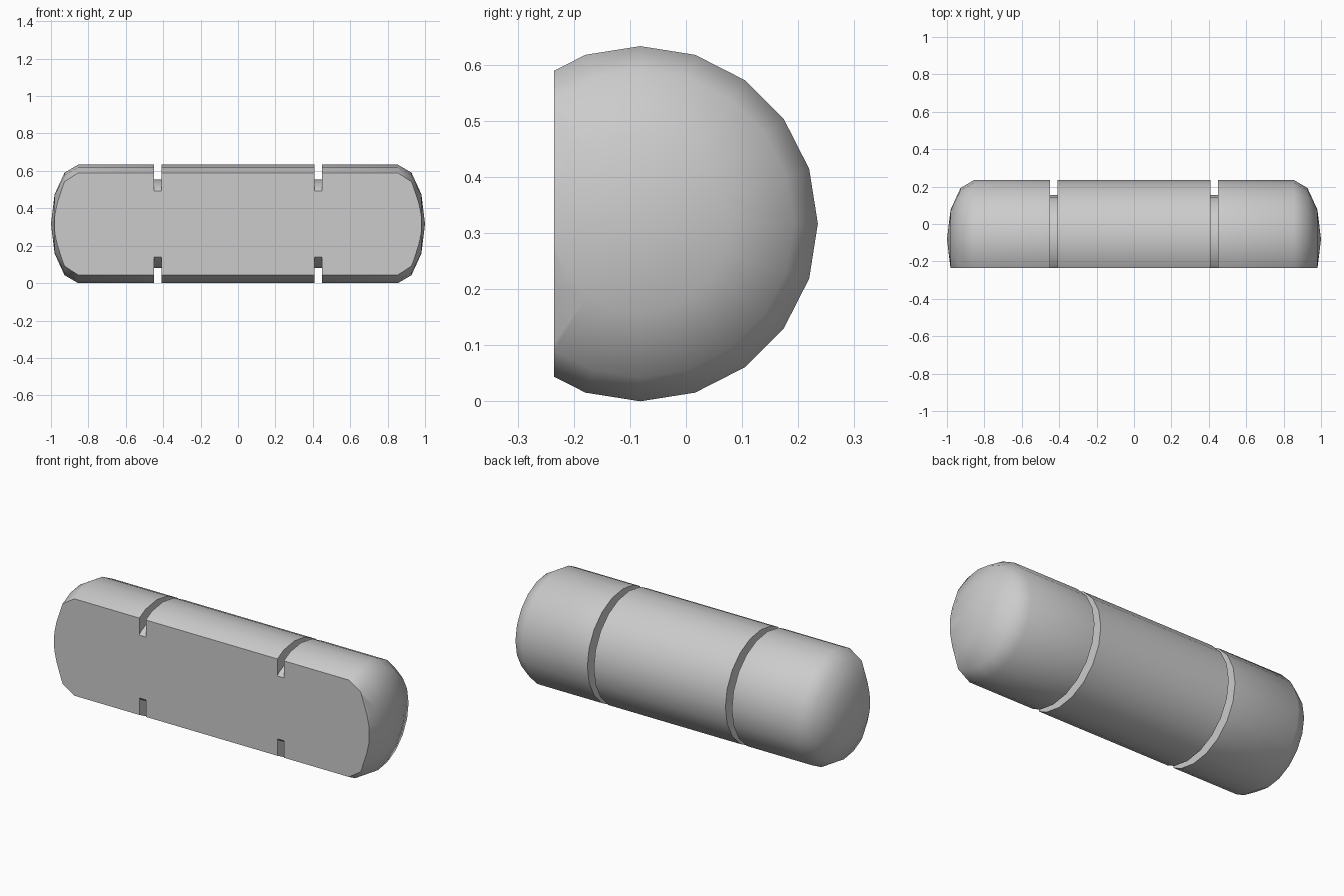
import bpy
import bmesh
import math
from mathutils import Matrix, Vector

cube = bpy.data.objects.get("Cube")
if cube:
    bpy.data.objects.remove(cube, do_unlink=True)

RADIUS = 0.3165        # barrel radius, also the height of its axis
AXIS_Y = -0.0815       # axis position front to back
FLAT_Y = -0.235        # flat front plane
SIDES = 20
CAP = 0.145            # depth of each domed end
GROOVE_IN, GROOVE_OUT, GROOVE_R = 0.41, 0.45, 0.2365

grey = bpy.data.materials.new("plain grey")
grey.use_nodes = True
colour = (0.6, 0.6, 0.6, 1)
grey.diffuse_color = colour
grey.node_tree.nodes["Principled BSDF"].inputs["Base Color"].default_value = colour

# Half profile (x, radius): groove, straight end, domed cap
half = [(GROOVE_IN, RADIUS), (GROOVE_IN, GROOVE_R),
        (GROOVE_OUT, GROOVE_R), (GROOVE_OUT, RADIUS)]
for step in range(4):
    a = math.radians(90 - 30 * step)
    half.append((1 - CAP + CAP * math.cos(a), RADIUS * math.sin(a)))
profile = [(-x, r) for x, r in reversed(half)] + half

# Turn the profile around the long axis
bm = bmesh.new()
centre = Vector((0, AXIS_Y, RADIUS))
verts = [bm.verts.new(centre + Vector((x, r, 0))) for x, r in profile]
edges = [bm.edges.new(pair) for pair in zip(verts, verts[1:])]
bmesh.ops.spin(bm, geom=verts + edges, cent=centre, axis=(1, 0, 0),
               angle=math.tau, steps=SIDES)
bmesh.ops.remove_doubles(bm, verts=bm.verts, dist=0.0005)

# Slice the front away and close it with a flat face
cut = bmesh.ops.bisect_plane(bm, geom=bm.verts[:] + bm.edges[:] + bm.faces[:],
                             plane_co=(0, FLAT_Y, 0), plane_no=(0, -1, 0),
                             clear_outer=True)
rim = [e for e in bm.edges if e.is_boundary]
bmesh.ops.triangle_fill(bm, edges=rim, use_beauty=True, normal=(0, -1, 0))
bmesh.ops.dissolve_limit(bm, angle_limit=0.001, verts=bm.verts,
                         edges=[e for e in bm.edges if all(
                             abs(f.normal.y) > 0.999 for f in e.link_faces)])
bmesh.ops.recalc_face_normals(bm, faces=bm.faces)

mesh = bpy.data.meshes.new("grooved_barrel")
bm.to_mesh(mesh)
bm.free()
mesh.materials.append(grey)
barrel = bpy.data.objects.new("grooved_barrel", mesh)
bpy.context.collection.objects.link(barrel)

# Smooth round surfaces, sharp groove and cut edges
bpy.ops.object.select_all(action='DESELECT')
barrel.select_set(True)
bpy.context.view_layer.objects.active = barrel
bpy.ops.object.shade_smooth_by_angle(angle=math.radians(40))
